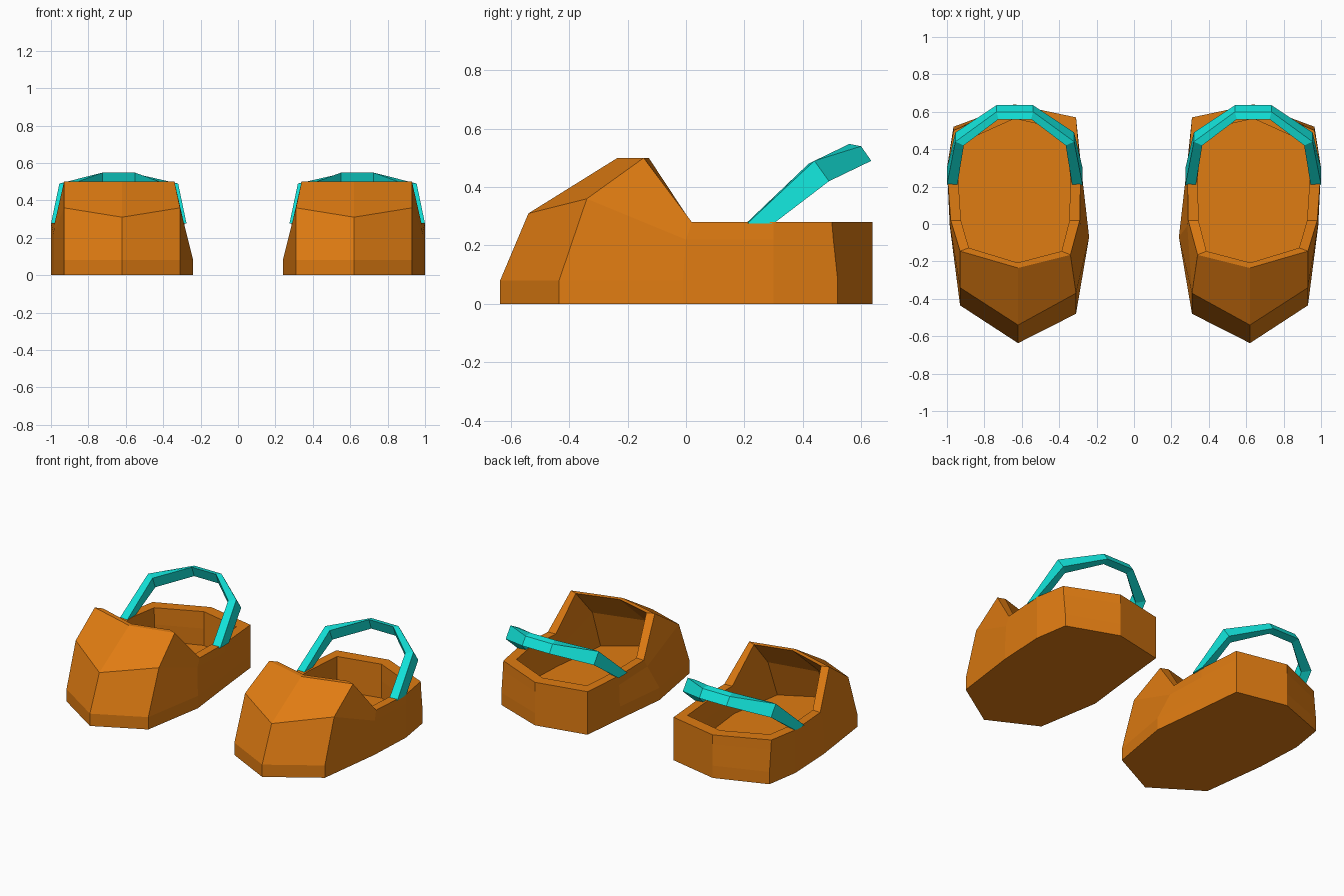
import bpy, bmesh

if "Cube" in bpy.data.objects:
    bpy.data.objects.remove(bpy.data.objects["Cube"])

def material(name, rgb):
    m = bpy.data.materials.new(name)
    m.diffuse_color = (*rgb, 1)
    m.use_nodes = True
    m.node_tree.nodes["Principled BSDF"].inputs["Base Color"].default_value = m.diffuse_color
    return m

orange = material("orange", (0.74, 0.20, 0.006))
teal = material("teal", (0.006, 0.76, 0.69))
CX = 0.635  # centre line of one shoe

def make_object(name, bm, mat):
    bmesh.ops.recalc_face_normals(bm, faces=bm.faces)
    me = bpy.data.meshes.new(name)
    bm.to_mesh(me)
    bm.free()
    me.materials.append(mat)
    bpy.context.collection.objects.link(bpy.data.objects.new(name, me))

def bridge(bm, a, b, closed=True):
    n = len(a)
    for i in range(n if closed else n - 1):
        j = (i + 1) % n
        bm.faces.new((a[i], a[j], b[j], b[i]))

# outline stations round the shoe: foot, shoulder and rim points
# (the foot point is used at the ground and at the top of the sole band)
stations = [
    ((0.62, -0.637), (0.62, -0.54, 0.31), (0.62, -0.235, 0.50)),    # toe
    ((0.93, -0.435), (0.93, -0.34, 0.36), (0.93, -0.145, 0.50)),    # outer front
    ((0.985, -0.01), (0.985, 0.00, 0.22), (0.98, 0.02, 0.28)),      # outer middle
    ((1.00, 0.30), (1.00, 0.30, 0.22), (1.00, 0.30, 0.28)),         # outer rear
    ((0.965, 0.52), (0.965, 0.505, 0.22), (0.965, 0.50, 0.28)),     # outer heel
    ((0.64, 0.64), (0.64, 0.64, 0.22), (0.64, 0.64, 0.28)),         # heel
    ((0.31, 0.57), (0.31, 0.57, 0.22), (0.31, 0.57, 0.28)),         # inner heel
    ((0.28, 0.28), (0.285, 0.28, 0.22), (0.285, 0.28, 0.28)),       # inner rear
    ((0.24, -0.07), (0.285, -0.01, 0.23), (0.29, 0.02, 0.28)),      # inner middle
    ((0.31, -0.48), (0.31, -0.37, 0.36), (0.34, -0.165, 0.50)),     # inner front
]

def shoe(name, side):
    bm = bmesh.new()
    outer = [[(*s[0], 0.0) for s in stations], [(*s[0], 0.08) for s in stations],
             [s[1] for s in stations], [s[2] for s in stations]]

    def inset(p, z):
        return (CX + (p[0] - CX) * 0.84, p[1] * 0.88, z)

    # cavity wall from rim down to the insole
    inner = [[inset(p, p[2]) for p in outer[3]],
             [inset(p, p[2] - 0.05) for p in outer[2]],
             [inset(p, 0.06) for p in outer[1]]]
    rings = [[bm.verts.new((side * x, y, z)) for x, y, z in r] for r in outer + inner]
    for a, b in zip(rings, rings[1:]):
        bridge(bm, a, b)
    bm.faces.new(rings[0])     # sole
    bm.faces.new(rings[-1])    # insole
    make_object(name, bm, orange)

# strap sections on the outer half, from base to crown
strap_half = [
    [(1.00, 0.30, 0.275), (1.00, 0.21, 0.275), (0.945, 0.205, 0.275), (0.945, 0.29, 0.275)],
    [(0.955, 0.49, 0.42), (0.955, 0.44, 0.49), (0.91, 0.42, 0.48), (0.91, 0.45, 0.41)],
    [(0.735, 0.635, 0.49), (0.735, 0.60, 0.54), (0.725, 0.56, 0.548), (0.725, 0.585, 0.48)],
]

def strap(name, side):
    bm = bmesh.new()
    mirrored = [[(2 * CX + 0.005 - x, y, z) for x, y, z in s] for s in reversed(strap_half)]
    rings = [[bm.verts.new((side * x, y, z)) for x, y, z in s] for s in strap_half + mirrored]
    for a, b in zip(rings, rings[1:]):
        bridge(bm, a, b)
    bm.faces.new(rings[0])
    bm.faces.new(rings[-1])
    make_object(name, bm, teal)

for label, side in (("left", -1), ("right", 1)):
    shoe(label + "_shoe", side)
    strap(label + "_heel_strap", side)
